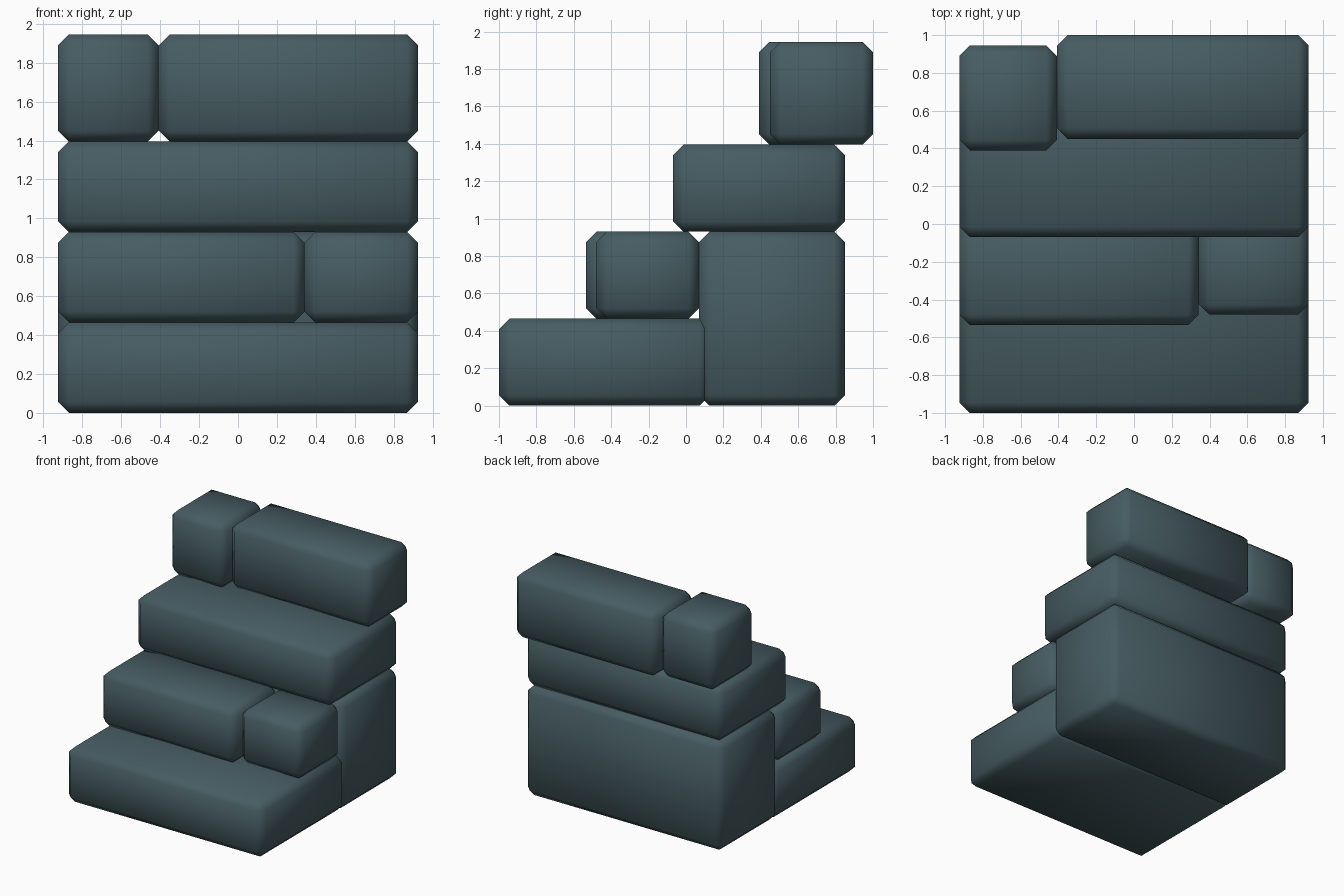
import bpy
import bmesh

if "Cube" in bpy.data.objects:
    bpy.data.objects.remove(bpy.data.objects["Cube"])

stone = bpy.data.materials.new("slate_stone")
stone.diffuse_color = (0.062, 0.108, 0.124, 1)
stone.use_nodes = True
stone.node_tree.nodes["Principled BSDF"].inputs["Base Color"].default_value = stone.diffuse_color


def block(name, x0, x1, y0, y1, z0, z1, chamfer=0.056):
    """Smooth-shaded stone block with chamfered edges, given by its extents."""
    bm = bmesh.new()
    bmesh.ops.create_cube(bm, size=1)
    for v in bm.verts:
        v.co.x *= x1 - x0
        v.co.y *= y1 - y0
        v.co.z *= z1 - z0
    bmesh.ops.bevel(bm, geom=bm.edges[:], offset=chamfer, offset_type='OFFSET',
                    segments=1, profile=0.5, affect='EDGES')
    for f in bm.faces:
        f.smooth = True
    mesh = bpy.data.meshes.new(name)
    bm.to_mesh(mesh)
    bm.free()
    mesh.materials.append(stone)
    obj = bpy.data.objects.new(name, mesh)
    obj.location = ((x0 + x1) / 2, (y0 + y1) / 2, (z0 + z1) / 2)
    bpy.context.collection.objects.link(obj)
    return obj


W = 0.925                       # half width of the stair
Z1, Z2, Z3, Z4 = 0.465, 0.93, 1.395, 1.945

# Lowest step and the tall support behind it
block("bottom_step", -W, W, -1.0, 0.13, 0, Z1)
block("back_support", -W, W, 0.07, 0.85, 0, Z2)
# Second step, split in two
block("second_step_long", -W, 0.342, -0.535, 0.07, Z1, Z2)
block("second_step_short", 0.342, W, -0.48, 0.07, Z1, Z2)
# Third step
block("third_step", -W, W, -0.07, 0.85, Z2, Z3)
# Top step, split in two
block("top_step_short", -W, -0.408, 0.39, 0.945, Z3, Z4)
block("top_step_long", -0.408, W, 0.45, 1.0, Z3, Z4)
